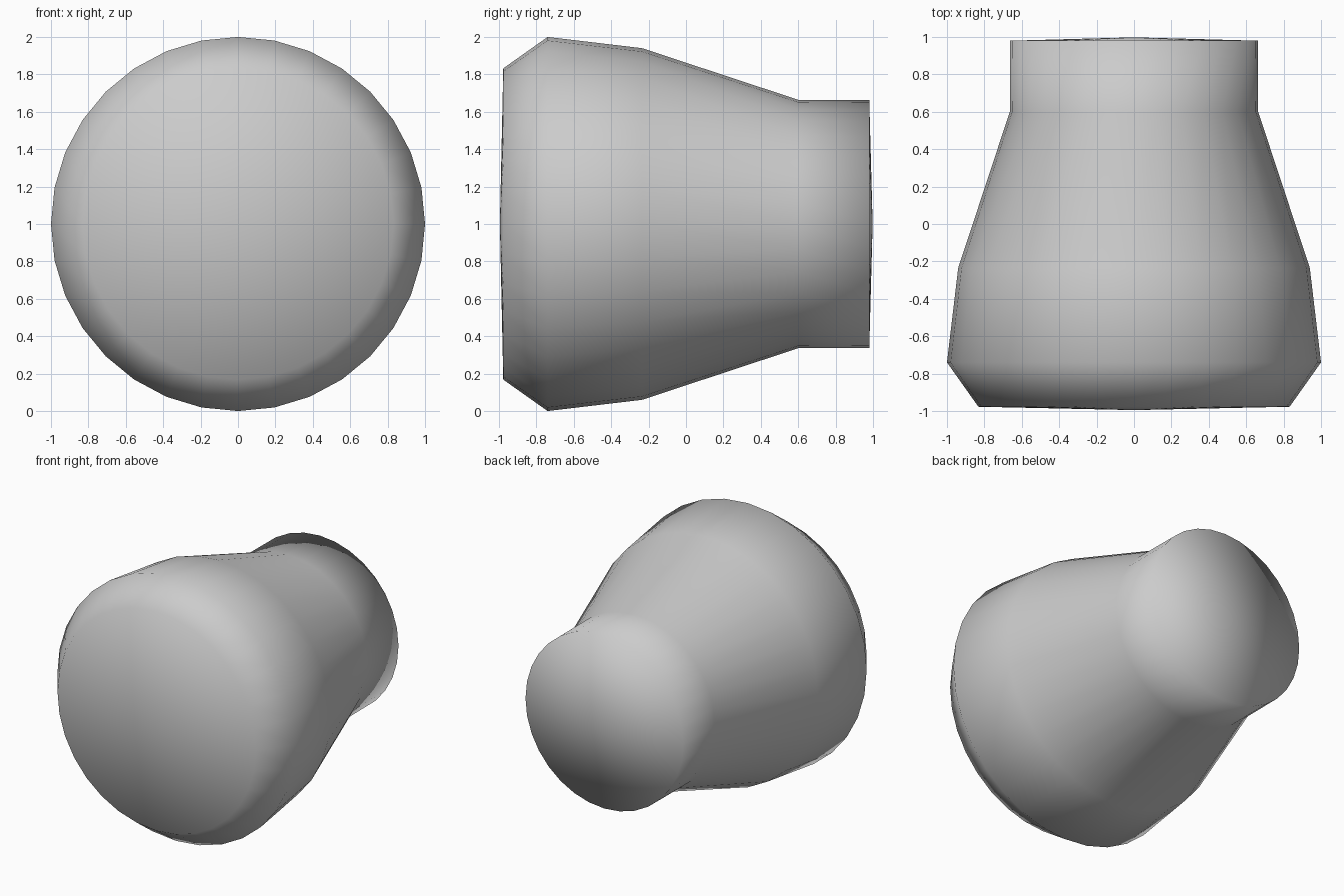
import bpy, bmesh, math

if "Cube" in bpy.data.objects:
    bpy.data.objects.remove(bpy.data.objects["Cube"])

# Half profile of the body: (position along y, radius)
PROFILE = [(-0.995, 0), (-0.977, 0.832), (-0.74, 1.0), (-0.235, 0.94),
           (0.6, 0.664), (0.98, 0.662), (0.998, 0)]

# Lathe the profile around the horizontal y axis at z = 1
bm = bmesh.new()
verts = [bm.verts.new((0, y, 1 + r)) for y, r in PROFILE]
edges = [bm.edges.new(pair) for pair in zip(verts, verts[1:])]
bmesh.ops.spin(bm, geom=verts + edges, cent=(0, 0, 1), axis=(0, 1, 0),
               angle=math.tau, steps=32)
bmesh.ops.remove_doubles(bm, verts=bm.verts, dist=0.0005)
bmesh.ops.recalc_face_normals(bm, faces=bm.faces)

# Fully smooth shading, as the caps blend into the sides
for face in bm.faces:
    face.smooth = True

mesh = bpy.data.meshes.new("tapered_body")
bm.to_mesh(mesh)
bm.free()
bpy.context.collection.objects.link(bpy.data.objects.new("tapered_body", mesh))
